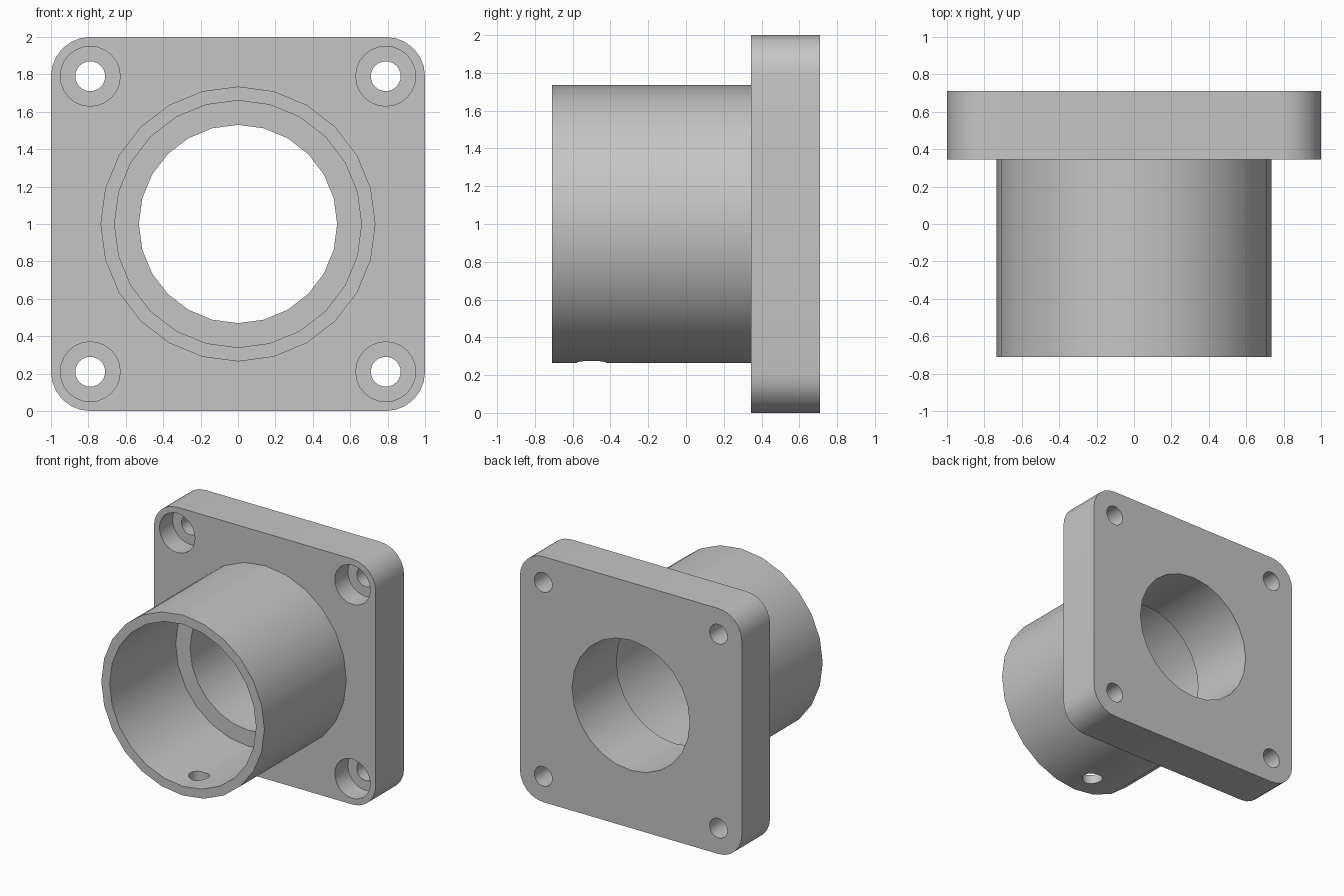
import bpy
import bmesh
import math

cube = bpy.data.objects.get("Cube")
if cube:
    bpy.data.objects.remove(cube, do_unlink=True)

FRONT, PLATE_FRONT, BACK = -0.71, 0.345, 0.71
CENTRE = 1.0

grey = bpy.data.materials.new("light_grey")
grey.use_nodes = True
grey.diffuse_color = (0.56, 0.56, 0.56, 1)
grey.node_tree.nodes["Principled BSDF"].inputs["Base Color"].default_value = grey.diffuse_color


def barrel(name, radius, y0, y1, x=0.0, z=CENTRE):
    """Cylinder running front to back."""
    bpy.ops.mesh.primitive_cylinder_add(
        vertices=24, radius=radius, depth=y1 - y0,
        location=(x, (y0 + y1) / 2, z), rotation=(math.pi / 2, 0, 0))
    ob = bpy.context.object
    ob.name = name
    ob.data.materials.append(grey)
    return ob


def combine(target, tool, operation):
    """Apply a boolean and discard the tool."""
    mod = target.modifiers.new(tool.name, 'BOOLEAN')
    mod.operation = operation
    mod.solver = 'EXACT'
    mod.object = tool
    bpy.context.view_layer.objects.active = target
    bpy.ops.object.modifier_apply(modifier=mod.name)
    bpy.data.objects.remove(tool, do_unlink=True)


# Square mounting plate with rounded corners
bm = bmesh.new()
bmesh.ops.create_cube(bm, size=1)
for v in bm.verts:
    v.co.x *= 2
    v.co.y = BACK if v.co.y > 0 else PLATE_FRONT
    v.co.z = CENTRE + v.co.z * 2
corners = [e for e in bm.edges
           if abs(e.verts[0].co.y - e.verts[1].co.y) > 0.1]
bmesh.ops.bevel(bm, geom=corners, offset=0.21, segments=6,
                profile=0.5, affect='EDGES')
mesh = bpy.data.meshes.new("flange_housing")
bm.to_mesh(mesh)
bm.free()
mesh.materials.append(grey)
housing = bpy.data.objects.new("flange_housing", mesh)
bpy.context.collection.objects.link(housing)

# Tube in front, with a wide socket and a narrower through bore
combine(housing, barrel("tube", 0.735, FRONT, 0.5), 'UNION')
combine(housing, barrel("socket", 0.66, FRONT - 0.2, 0.14), 'DIFFERENCE')
combine(housing, barrel("bore", 0.53, 0.0, BACK + 0.2), 'DIFFERENCE')

# Counterbored screw holes in the corners
for sx in (-1, 1):
    for sz in (-1, 1):
        x, z = sx * 0.79, CENTRE + sz * 0.79
        combine(housing, barrel("counterbore", 0.16, PLATE_FRONT - 0.1,
                                PLATE_FRONT + 0.17, x, z), 'DIFFERENCE')
        combine(housing, barrel("screw_hole", 0.08, PLATE_FRONT,
                                BACK + 0.1, x, z), 'DIFFERENCE')

# Small radial hole through the underside of the tube
bpy.ops.mesh.primitive_cylinder_add(vertices=24, radius=0.078, depth=0.4,
                                    location=(0, -0.5, 0.3))
drain = bpy.context.object
drain.name = "drain_hole"
drain.data.materials.append(grey)
combine(housing, drain, 'DIFFERENCE')

# Smooth round walls, crisp rims
bpy.ops.object.select_all(action='DESELECT')
housing.select_set(True)
bpy.context.view_layer.objects.active = housing
bpy.ops.object.shade_smooth_by_angle(angle=math.radians(30))
